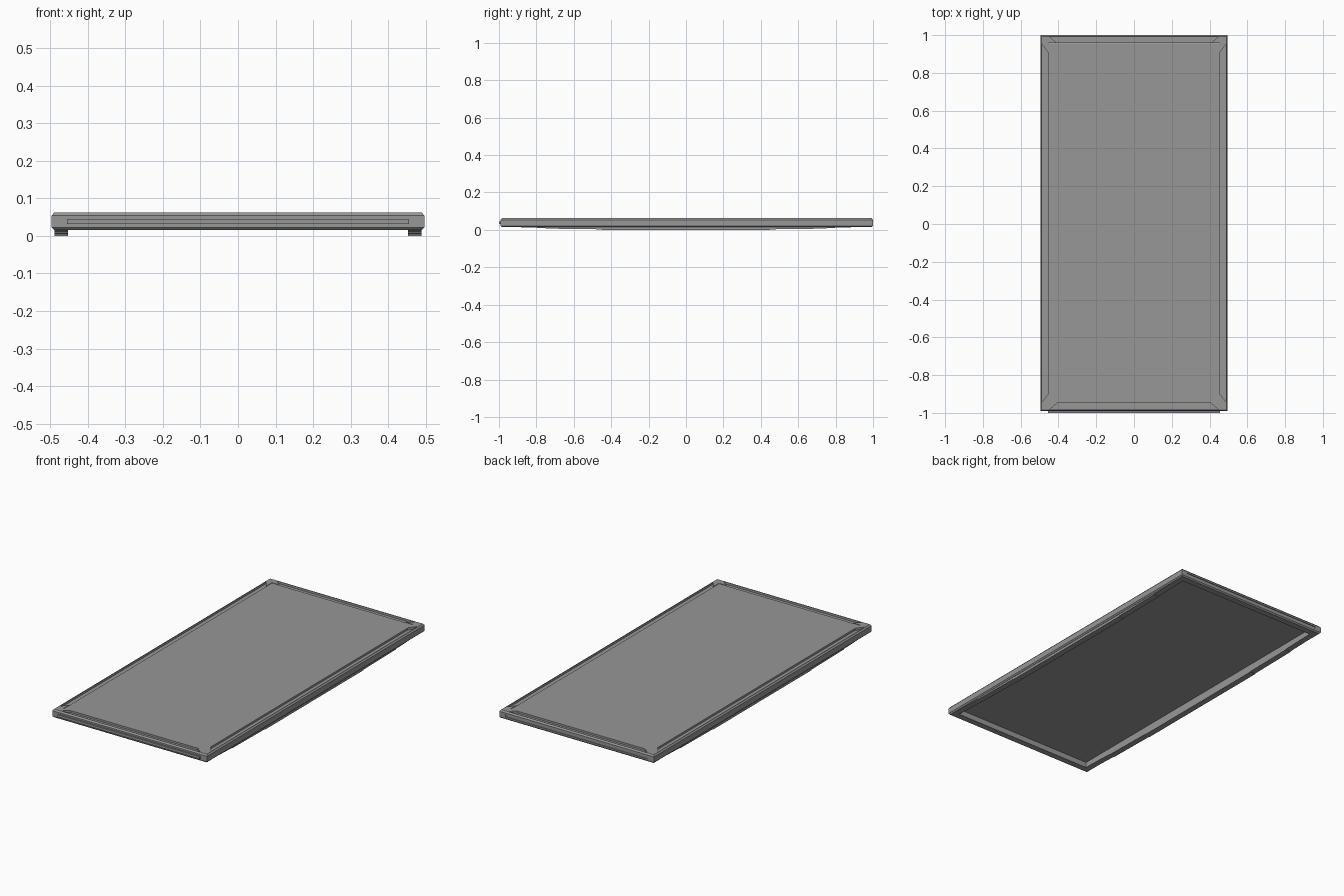
import bpy
import bmesh

cube = bpy.data.objects.get("Cube")
if cube:
    bpy.data.objects.remove(cube, do_unlink=True)

grey = bpy.data.materials.new("mid grey")
grey.use_nodes = True
tone = (0.31, 0.31, 0.31, 1)
grey.diffuse_color = tone
grey.node_tree.nodes["Principled BSDF"].inputs["Base Color"].default_value = tone

HALF_X, FRONT, BACK = 0.496, -0.991, 1.0
TOP, BASE, RIM = 0.0625, 0.015, 0.043
MID_Y = (FRONT + BACK) / 2
HALF_Y = (BACK - FRONT) / 2


def finish(name, bm):
    bmesh.ops.recalc_face_normals(bm, faces=bm.faces)
    mesh = bpy.data.meshes.new(name)
    bm.to_mesh(mesh)
    bm.free()
    mesh.materials.append(grey)
    obj = bpy.data.objects.new(name, mesh)
    bpy.context.collection.objects.link(obj)
    return obj


def prism(bm, points, offset):
    """Extrude a polygon of 3D points along an offset."""
    face = bm.faces.new([bm.verts.new(p) for p in points])
    moved = bmesh.ops.extrude_face_region(bm, geom=[face])["geom"]
    verts = [v for v in moved if isinstance(v, bmesh.types.BMVert)]
    bmesh.ops.translate(bm, verts=verts, vec=offset)


def box(bm, x0, x1, y0, y1, z0, z1):
    prism(bm, [(x0, y0, z0), (x1, y0, z0), (x1, y1, z0), (x0, y1, z0)], (0, 0, z1 - z0))


# Chamfered border: an inset/height profile swept around a rectangle
profile = [(0, 0.022), (0, 0.054), (0.007, TOP), (RIM, TOP), (RIM, BASE), (0.007, BASE)]
bm = bmesh.new()
rings = []
for inset, z in profile:
    x, y = HALF_X - inset, HALF_Y - inset
    rings.append([bm.verts.new((sx * x, MID_Y + sy * y, z))
                  for sx, sy in ((-1, -1), (1, -1), (1, 1), (-1, 1))])
for i, ring in enumerate(rings):
    following = rings[(i + 1) % len(rings)]
    for j in range(4):
        k = (j + 1) % 4
        bm.faces.new((ring[j], ring[k], following[k], following[j]))
frame = finish("border_frame", bm)

# Shallow channels in the top of the border, and a recess in the back edge
bm = bmesh.new()
floor, lift = 0.05, (0, 0, 0.03)
inner_x, inner_y = HALF_X - RIM - 0.005, HALF_Y - RIM - 0.005
outer_x, outer_y = HALF_X - 0.01, HALF_Y - 0.01
for s in (-1, 1):
    prism(bm, [(-0.445, MID_Y + s * outer_y, floor), (0.445, MID_Y + s * outer_y, floor),
               (0.40, MID_Y + s * inner_y, floor), (-0.40, MID_Y + s * inner_y, floor)], lift)
    prism(bm, [(s * outer_x, MID_Y - 0.945, floor), (s * outer_x, MID_Y + 0.945, floor),
               (s * inner_x, MID_Y + 0.895, floor), (s * inner_x, MID_Y - 0.895, floor)], lift)
box(bm, -0.455, 0.455, BACK - 0.005, BACK + 0.02, 0.031, 0.045)
cutter = finish("channel_cutter", bm)
cutter.hide_render = True
cut = frame.modifiers.new("channels", "BOOLEAN")
cut.operation, cut.solver, cut.object = "DIFFERENCE", "EXACT", cutter
bpy.context.view_layer.objects.active = frame
bpy.ops.object.modifier_apply(modifier=cut.name)
bpy.data.objects.remove(cutter, do_unlink=True)

# Thin centre panel, open underneath
bm = bmesh.new()
px, py = HALF_X - RIM - 0.001, HALF_Y - RIM - 0.001
box(bm, -px, px, MID_Y - py, MID_Y + py, 0.046, 0.0605)
finish("centre_panel", bm)

# Raised plate on the front edge
bm = bmesh.new()
box(bm, -0.455, 0.455, -1.0, FRONT + 0.003, 0.031, 0.045)
finish("front_plate", bm)

# Shallow bowed runners under the long sides, each with a small step
half = [(0.45, 0.0), (0.45, 0.003), (0.75, 0.007), (0.75, 0.010), (0.91, BASE)]
outline = half + [(-y, z) for y, z in reversed(half)]
for side, x in (("right", -0.488), ("left", 0.453)):
    bm = bmesh.new()
    prism(bm, [(x, y, z) for y, z in outline], (0.035, 0, 0))
    finish(side + "_runner", bm)
